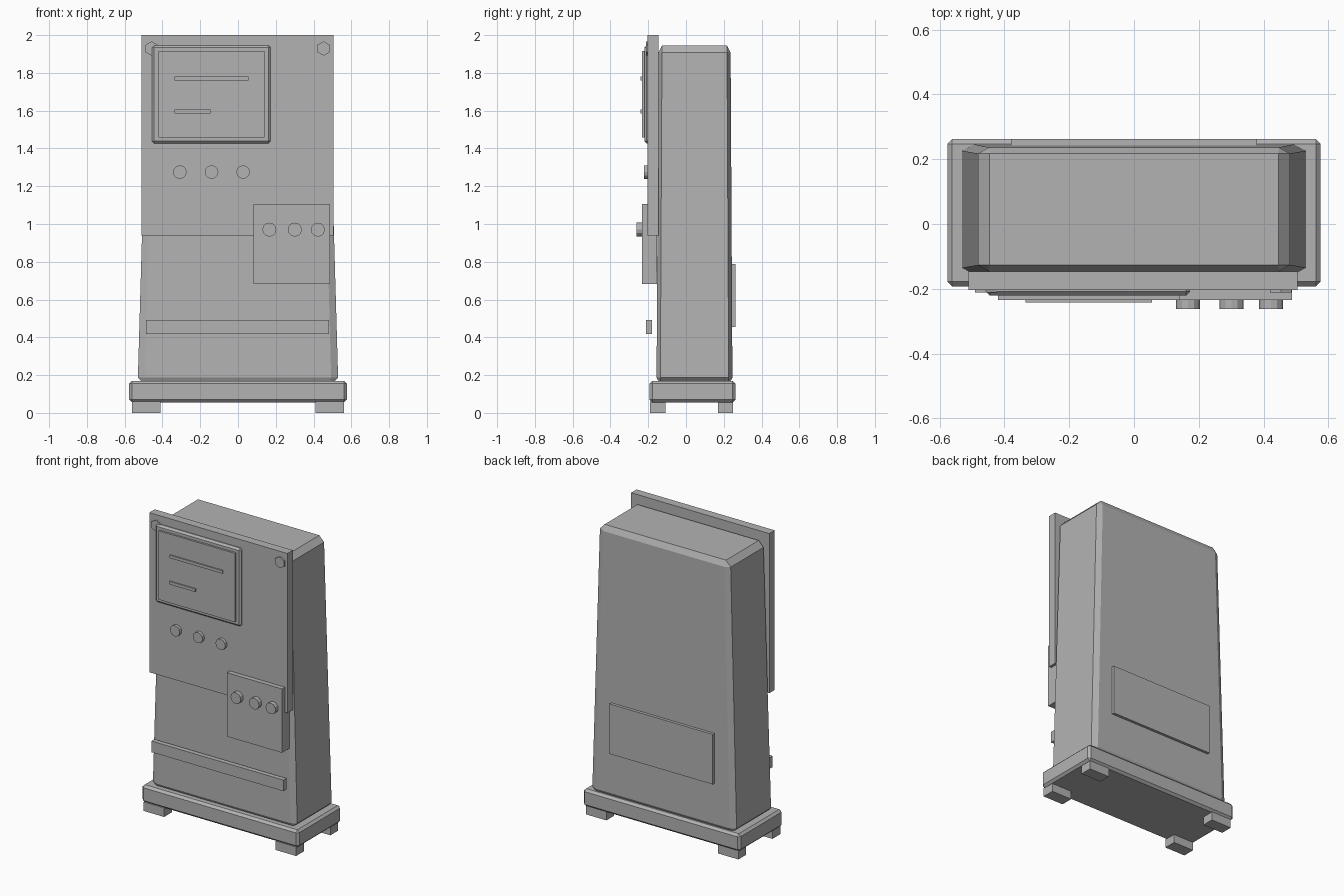
import bpy, bmesh, math
from mathutils import Vector, Matrix

if "Cube" in bpy.data.objects:
    bpy.data.objects.remove(bpy.data.objects["Cube"])

grey = bpy.data.materials.new("plain_grey")
grey.diffuse_color = (0.45, 0.45, 0.45, 1)
grey.use_nodes = True
grey.node_tree.nodes["Principled BSDF"].inputs["Base Color"].default_value = grey.diffuse_color


def finish(name, bm):
    bmesh.ops.recalc_face_normals(bm, faces=bm.faces)
    me = bpy.data.meshes.new(name)
    bm.to_mesh(me)
    bm.free()
    me.materials.append(grey)
    ob = bpy.data.objects.new(name, me)
    bpy.context.collection.objects.link(ob)
    return ob


def box(name, x, y, z, bevel=None, taper=None):
    """Box from ranges; bevel = chamfer size per axis, taper = top scale in x and y."""
    lo, hi = Vector((x[0], y[0], z[0])), Vector((x[1], y[1], z[1]))
    b = Vector(bevel) if bevel else Vector((1, 1, 1))
    size, mid = hi - lo, (lo + hi) / 2
    bm = bmesh.new()
    bmesh.ops.create_cube(bm, size=1)
    for v in bm.verts:
        v.co = Vector([v.co[i] * size[i] / b[i] for i in range(3)])
    if bevel:
        bmesh.ops.bevel(bm, geom=bm.edges[:], offset=1, segments=1,
                        profile=0.5, affect='EDGES')
    for v in bm.verts:
        v.co = Vector([v.co[i] * b[i] for i in range(3)])
        if taper:
            t = v.co.z / size.z + 0.5
            v.co.x *= 1 + (taper[0] - 1) * t
            v.co.y *= 1 + (taper[1] - 1) * t
        v.co += mid
    return finish(name, bm)


def disc(name, x, z, r, y0, y1, sides):
    """Round part whose axis points to the front."""
    bm = bmesh.new()
    bmesh.ops.create_cone(bm, cap_ends=True, segments=sides, radius1=r, radius2=r,
                          depth=y1 - y0)
    m = Matrix.Translation((x, (y0 + y1) / 2, z)) @ Matrix.Rotation(math.pi / 2, 4, 'X')
    bmesh.ops.transform(bm, matrix=m, verts=bm.verts)
    return finish(name, bm)


# base and feet
box("base", (-0.576, 0.576), (-0.193, 0.262), (0.055, 0.17), (0.015, 0.015, 0.015))
for side, x in (("left", (-0.56, -0.41)), ("right", (0.41, 0.56))):
    for end, y in (("front", (-0.19, -0.108)), ("back", (0.17, 0.25))):
        box(f"foot_{end}_{side}", x, y, (0, 0.06))

# tapered cabinet
box("cabinet_body", (-0.531, 0.531), (-0.156, 0.246), (0.15, 1.945),
    (0.037, 0.02, 0.037), (0.903, 0.95))

# front and back panels
box("front_panel", (-0.51, 0.505), (-0.203, -0.146), (0.94, 2.0))
box("back_plate", (-0.38, 0.38), (0.225, 0.262), (0.455, 0.787))
box("lower_strip", (-0.488, 0.483), (-0.212, -0.18), (0.418, 0.492))

# screen with display lines
box("screen_frame", (-0.456, 0.173), (-0.221, -0.18), (1.427, 1.946), (0.012, 0.012, 0.012))
box("screen", (-0.42, 0.14), (-0.234, -0.21), (1.458, 1.915))
box("screen_line_long", (-0.335, 0.055), (-0.242, -0.23), (1.76, 1.78))
box("screen_line_short", (-0.335, -0.145), (-0.242, -0.23), (1.585, 1.605))

# corner bolts
for i, x in enumerate((-0.457, 0.453)):
    disc(f"corner_bolt_{i + 1}", x, 1.929, 0.038, -0.211, -0.19, 6)

# buttons under the screen
for i, x in enumerate((-0.308, -0.14, 0.027)):
    disc(f"panel_button_{i + 1}", x, 1.275, 0.036, -0.223, -0.19, 12)

# control box with knobs
box("control_box", (0.083, 0.487), (-0.234, -0.154), (0.683, 1.107))
for i, x in enumerate((0.166, 0.301, 0.423)):
    disc(f"control_knob_{i + 1}", x, 0.97, 0.037, -0.262, -0.22, 12)
